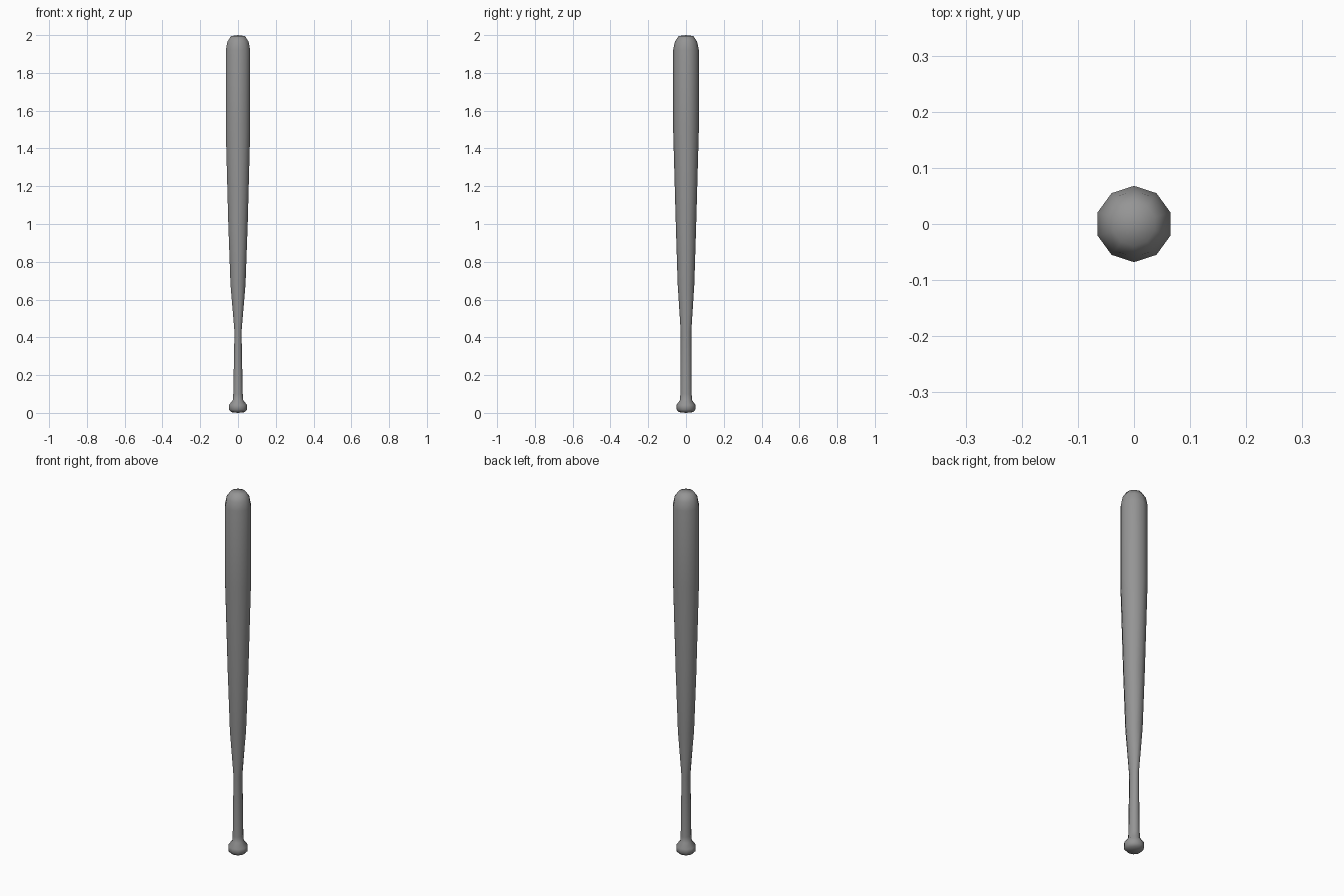
import bpy
import bmesh
from math import cos, sin, pi

cube = bpy.data.objects.get("Cube")
if cube:
    bpy.data.objects.remove(cube, do_unlink=True)

SIDES = 10

# Grey finish
grey = bpy.data.materials.new("mid_grey")
grey.use_nodes = True
colour = (0.3, 0.3, 0.3, 1)
grey.diffuse_color = colour
grey.node_tree.nodes["Principled BSDF"].inputs["Base Color"].default_value = colour

# Rings from knob to tip: height, radius along y, squash along x
rings = [
    (0.004, 0.038, 1.0),
    (0.018, 0.050, 1.0),
    (0.042, 0.050, 1.0),
    (0.068, 0.032, 0.9),
    (0.100, 0.030, 0.88),
    (0.430, 0.028, 0.7),
    (0.680, 0.044, 0.95),
    (1.000, 0.054, 1.0),
    (1.500, 0.068, 1.0),
    (1.920, 0.068, 1.0),
    (1.965, 0.059, 1.0),
    (1.995, 0.039, 1.0),
]

# Bat body: stacked ten-sided rings with a corner facing front and back
bm = bmesh.new()
loops = []
for z, r, squash in rings:
    angles = [pi / 2 + 2 * pi * i / SIDES for i in range(SIDES)]
    loops.append([bm.verts.new((r * squash * cos(a), r * sin(a), z)) for a in angles])
for low, high in zip(loops, loops[1:]):
    for i in range(SIDES):
        j = (i + 1) % SIDES
        bm.faces.new((low[i], low[j], high[j], high[i]))

# End caps, fanned to a centre point
for loop, z in ((loops[0], 0), (loops[-1], 2)):
    tip = bm.verts.new((0, 0, z))
    for i in range(SIDES):
        bm.faces.new((loop[i], loop[(i + 1) % SIDES], tip))
bmesh.ops.recalc_face_normals(bm, faces=bm.faces)
for face in bm.faces:
    face.smooth = True

mesh = bpy.data.meshes.new("bat")
bm.to_mesh(mesh)
bm.free()
mesh.materials.append(grey)
bat = bpy.data.objects.new("bat", mesh)
bpy.context.collection.objects.link(bat)
